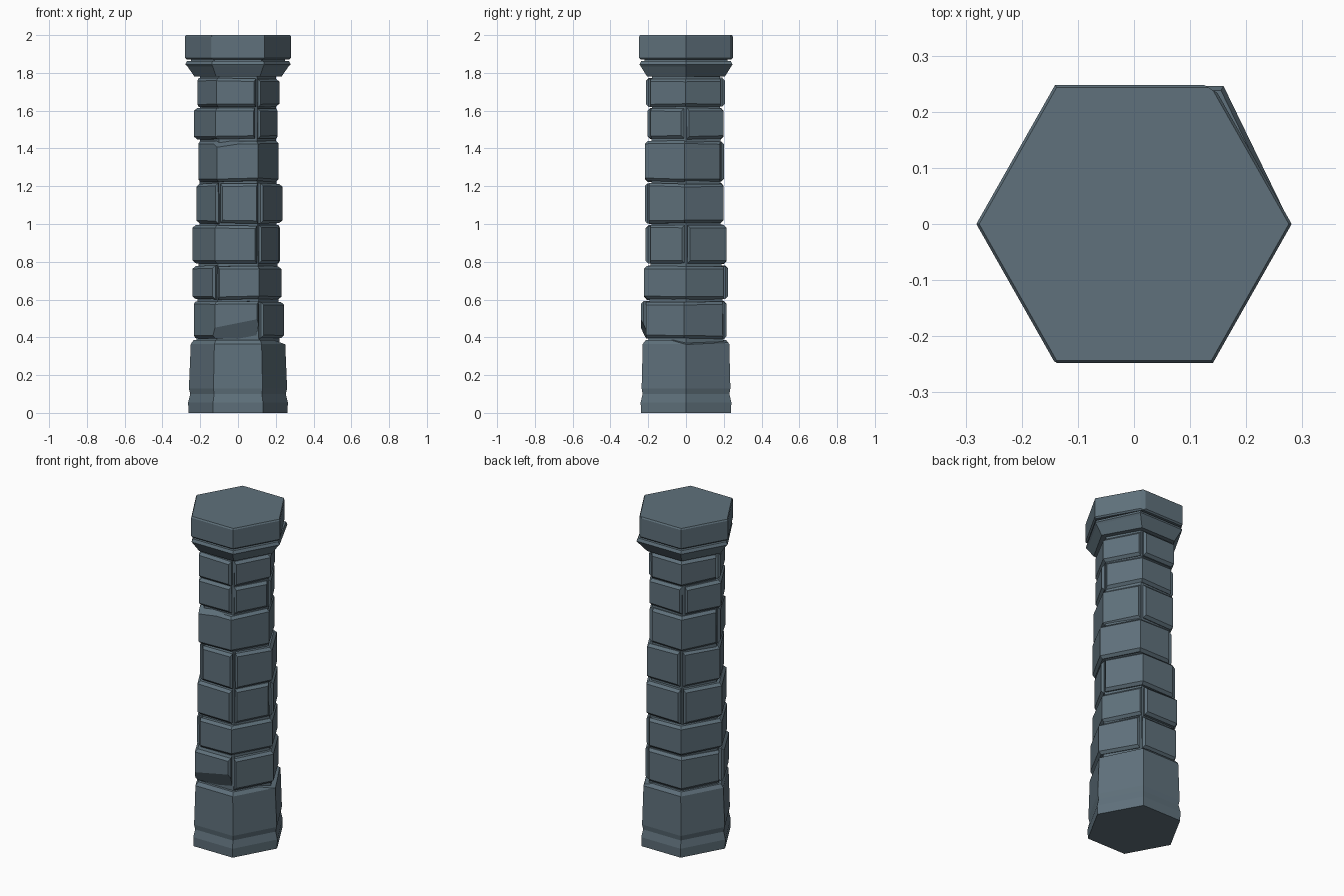
import bpy, bmesh, math, random
from mathutils import Vector

if "Cube" in bpy.data.objects:
    bpy.data.objects.remove(bpy.data.objects["Cube"])

random.seed(4)
stone = bpy.data.materials.new("slate_stone")
stone.diffuse_color = (0.115, 0.165, 0.2, 1)
stone.use_nodes = True
stone.node_tree.nodes["Principled BSDF"].inputs["Base Color"].default_value = stone.diffuse_color


def finish(bm, name):
    bmesh.ops.recalc_face_normals(bm, faces=bm.faces)
    me = bpy.data.meshes.new(name)
    bm.to_mesh(me)
    bm.free()
    me.materials.append(stone)
    ob = bpy.data.objects.new(name, me)
    bpy.context.collection.objects.link(ob)
    return ob


def hex_point(t, hx, hy, cx=0, cy=0):
    """Point on a hexagon outline; whole t = corner, fraction = along a side."""
    def corner(k):
        a = math.radians(60 * k)
        return Vector((cx + hx * math.cos(a), cy + hy * math.sin(a) / 0.866))
    k = math.floor(t)
    return corner(k).lerp(corner(k + 1), t - k)


def chip(bm, point, normal):
    """Slice a corner off with a plane and close the cut."""
    geom = bm.verts[:] + bm.edges[:] + bm.faces[:]
    cut = bmesh.ops.bisect_plane(bm, geom=geom, plane_co=point, plane_no=normal,
                                 clear_outer=True)["geom_cut"]
    bmesh.ops.holes_fill(bm, edges=[e for e in cut if isinstance(e, bmesh.types.BMEdge)])


def lathe_hex(name, rings, chips=(), pull=None):
    """Stack hexagon rings (z, half width x, half depth y, centre x, centre y)."""
    bm = bmesh.new()
    rows = []
    for z, hx, hy, *c in rings:
        rows.append([bm.verts.new((*hex_point(k, hx, hy, *c), z)) for k in range(6)])
    if pull:
        for row in rows[1:]:
            row[1].co.x += pull
    for a, b in zip(rows, rows[1:]):
        for k in range(6):
            n = (k + 1) % 6
            bm.faces.new((a[k], a[n], b[n], b[k]))
    bm.faces.new(rows[0][::-1])
    bm.faces.new(rows[-1])
    for p, n in chips:
        chip(bm, p, n)
    return finish(bm, name)


def wall_stone(name, t0, t1, z0, z1, hx, hy, cx, cy, chips):
    """One wrapped stone between two outline positions, with worn edges."""
    bm = bmesh.new()
    push = random.uniform(-0.004, 0.004)
    ts = [t0 + 0.04] + list(range(math.floor(t0) + 1, math.ceil(t1))) + [t1 - 0.04]
    cols, outer = [], set()
    for t in ts:
        o = hex_point(t, hx + push, hy + push, cx, cy)
        i = hex_point(t, 0.13, 0.11)
        lo = z0 + random.uniform(0, 0.007)
        hi = z1 - random.uniform(0, 0.007)
        col = [bm.verts.new((*p, z)) for p, z in ((o, lo), (o, hi), (i, hi), (i, lo))]
        outer.update(col[:2])
        cols.append(col)
    for a, b in zip(cols, cols[1:]):
        for k in range(4):
            n = (k + 1) % 4
            bm.faces.new((a[k], b[k], b[n], a[n]))
    bm.faces.new(cols[0])
    bm.faces.new(cols[-1][::-1])
    bmesh.ops.recalc_face_normals(bm, faces=bm.faces)
    # bevel the visible rim, leave the wrapped corners sharp
    ends = set(cols[0] + cols[-1])
    rim = [e for e in bm.edges if all(v in outer for v in e.verts)
           and (abs(e.verts[0].co.z - e.verts[1].co.z) < 0.05
                or all(v in ends for v in e.verts))]
    bmesh.ops.bevel(bm, geom=rim, offset=0.015, segments=1, affect='EDGES',
                    clamp_overlap=True)
    for p, n in chips:
        chip(bm, p, n)
    return finish(bm, name)


# plinth with a worn groove near the foot
lathe_hex("plinth", [
    (0, 0.262, 0.238), (0.055, 0.264, 0.24), (0.1, 0.253, 0.23),
    (0.13, 0.26, 0.235), (0.365, 0.25, 0.229), (0.385, 0.235, 0.213)],
    chips=[((0.2, 0.12, 0.363), (0.25, 0.1, 1))])

# hidden core that closes the joints
lathe_hex("core", [(0.3, 0.222, 0.2), (1.0, 0.205, 0.183), (1.82, 0.2, 0.18)])

# courses: z0, z1, x min, x max, y min, y max, corners where stones meet
courses = [
    (0.39, 0.592, -0.243, 0.247, -0.237, 0.217, (1, 3, 5)),
    (0.598, 0.782, -0.24, 0.23, -0.222, 0.222, (1, 4)),
    (0.788, 0.997, -0.238, 0.232, -0.212, 0.212, (0, 2, 5)),
    (1.0, 1.218, -0.222, 0.238, -0.22, 0.202, (2, 4, 5)),
    (1.222, 1.442, -0.223, 0.217, -0.22, 0.203, (1, 3)),
    (1.446, 1.615, -0.236, 0.222, -0.208, 0.2, (0, 2, 5)),
    (1.618, 1.775, -0.227, 0.222, -0.212, 0.208, (1, 3, 5)),
]
# broken edges, by (course, stone)
breaks = {
    (0, 1): [((-0.11, -0.225, 0.425), (0.1, -1, -0.5))],
    (3, 0): [((-0.15, 0.19, 1.19), (-0.4, 0.6, 0.7))],
    (4, 1): [((0.0, -0.215, 1.425), (-0.15, -0.6, 1))],
}
for c, (z0, z1, xa, xb, ya, yb, seams) in enumerate(courses):
    for s, t0 in enumerate(seams):
        t1 = seams[s + 1] if s + 1 < len(seams) else seams[0] + 6
        wall_stone(f"course_{c + 1}_stone_{s + 1}", t0, t1, z0, z1,
                   (xb - xa) / 2, (yb - ya) / 2, (xa + xb) / 2, (ya + yb) / 2,
                   breaks.get((c, s), []))

# flared collar, slightly pulled out at the back right corner
lathe_hex("collar", [
    (1.782, 0.232, 0.207), (1.835, 0.268, 0.24), (1.845, 0.279, 0.246),
    (1.862, 0.27, 0.238)], pull=0.02)
lathe_hex("collar_joint", [(1.85, 0.25, 0.22), (1.89, 0.25, 0.22)])

# cap slab
lathe_hex("cap", [
    (1.872, 0.272, 0.24), (1.88, 0.281, 0.248), (1.992, 0.281, 0.248),
    (2.0, 0.276, 0.243)],
    chips=[((0.138, 0.24, 1.9), (0.6, 1, 0)), ((-0.14, -0.246, 1.9), (-0.6, -1, 0))])
